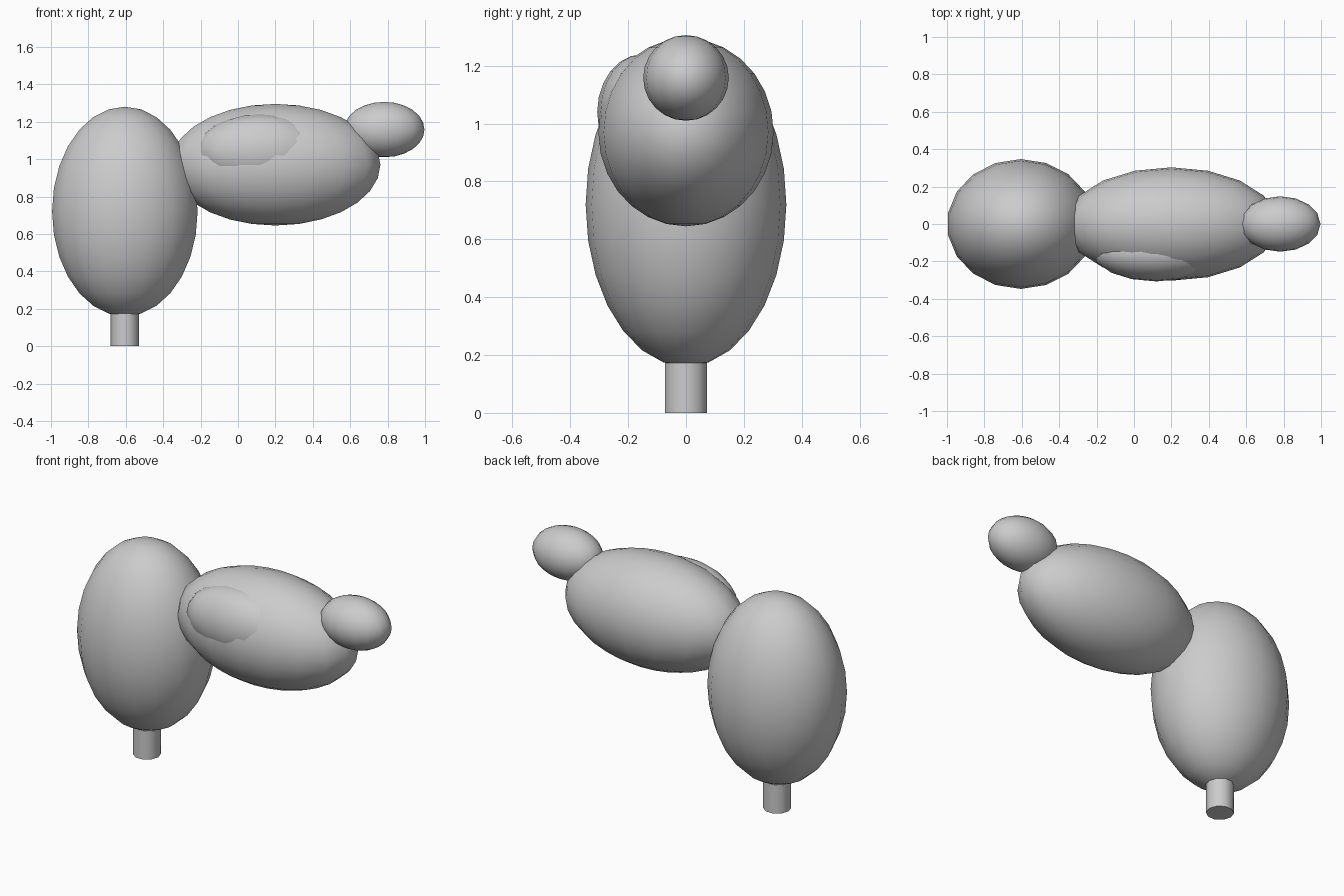
import bpy
import bmesh
from math import pi
from mathutils import Matrix, Vector

cube = bpy.data.objects.get("Cube")
if cube:
    bpy.data.objects.remove(cube, do_unlink=True)

grey = bpy.data.materials.new("light grey")
grey.use_nodes = True
grey.diffuse_color = (0.6, 0.6, 0.6, 1)
grey.node_tree.nodes["Principled BSDF"].inputs["Base Color"].default_value = (0.6, 0.6, 0.6, 1)


def finish(name, bm):
    """Turn a bmesh into a smooth grey object that keeps sharp rims."""
    mesh = bpy.data.meshes.new(name)
    bmesh.ops.recalc_face_normals(bm, faces=bm.faces)
    bm.to_mesh(mesh)
    bm.free()
    mesh.materials.append(grey)
    obj = bpy.data.objects.new(name, mesh)
    bpy.context.collection.objects.link(obj)
    bpy.ops.object.select_all(action="DESELECT")
    obj.select_set(True)
    bpy.context.view_layer.objects.active = obj
    bpy.ops.object.shade_smooth_by_angle(angle=pi / 4)
    return obj


def ellipsoid(name, centre, radii, segments, rings):
    bm = bmesh.new()
    bmesh.ops.create_uvsphere(
        bm, u_segments=segments, v_segments=rings, radius=1,
        matrix=Matrix.LocRotScale(Vector(centre), None, Vector(radii)))
    return finish(name, bm)


def post(name, x, radius, height, sides):
    bm = bmesh.new()
    bmesh.ops.create_cone(
        bm, cap_ends=True, segments=sides, radius1=radius, radius2=radius, depth=height,
        matrix=Matrix.Translation((x, 0, height / 2)) @ Matrix.Rotation(pi / 2, 4, "Z"))
    return finish(name, bm)


# Stem under the upright body
post("stem", -0.605, 0.076, 0.25, 10)

# Upright body, reclining body and the small head at its end
ellipsoid("upright_body", (-0.605, 0, 0.72), (0.395, 0.347, 0.56), 18, 14)
ellipsoid("reclining_body", (0.2, 0, 0.97), (0.57, 0.303, 0.325), 18, 14)
ellipsoid("head", (0.782, 0, 1.158), (0.215, 0.148, 0.148), 16, 12)

# Shallow bulge on the front of the reclining body
ellipsoid("side_bulge", (0.12, -0.15, 1.04), (0.34, 0.157, 0.2), 16, 12)
